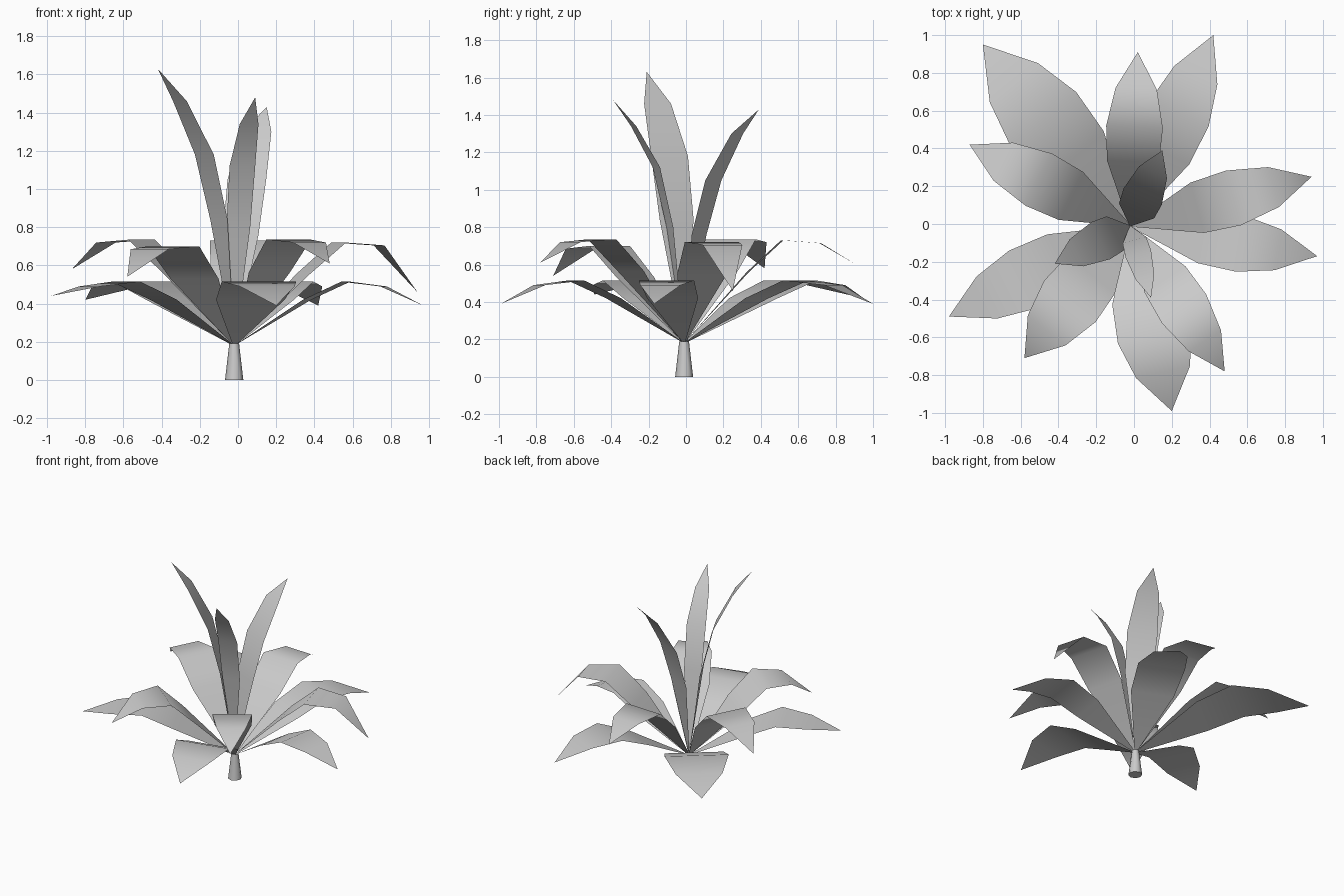
import bpy, bmesh, math
from mathutils import Vector

cube = bpy.data.objects.get("Cube")
if cube:
    bpy.data.objects.remove(cube, do_unlink=True)

grey = bpy.data.materials.new("plain_grey")
grey.use_nodes = True
grey.diffuse_color = (0.6, 0.6, 0.6, 1)
grey.node_tree.nodes["Principled BSDF"].inputs["Base Color"].default_value = (0.6, 0.6, 0.6, 1)

CENTRE = Vector((-0.02, -0.01, 0))
BASE_Z = 0.18
WIDTHS = (0.03, 0.92, 1.0, 0.73)      # share of the half width at each row


def leaf(name, tip, half, reach, heights):
    """Flat bent blade: four rows across, then a pointed tip."""
    out = Vector((tip[0], tip[1], 0)) - CENTRE
    side = Vector((out.y, -out.x, 0)).normalized()
    bm = bmesh.new()
    rows = []
    for r, z, w in zip((0,) + reach, (BASE_Z,) + heights, WIDTHS):
        mid = CENTRE + out * r + Vector((0, 0, z))
        rows.append([bm.verts.new(mid + side * half * w * s) for s in (-1, 1)])
    end = bm.verts.new((tip[0], tip[1], tip[2]))
    for a, b in zip(rows, rows[1:]):
        bm.faces.new((a[0], a[1], b[1], b[0]))
    bm.faces.new((rows[-1][0], rows[-1][1], end))
    bm.normal_update()
    if sum(f.normal.z for f in bm.faces) < 0:
        bmesh.ops.reverse_faces(bm, faces=bm.faces[:])
    for f in bm.faces:
        f.smooth = True
    mesh = bpy.data.meshes.new(name)
    bm.to_mesh(mesh)
    bm.free()
    mesh.materials.append(grey)
    bpy.context.collection.objects.link(bpy.data.objects.new(name, mesh))


# Low ring of spreading leaves
low = [((-0.80, 0.95, 0.42), 0.225), ((0.42, 1.0, 0.39), 0.17), ((0.97, -0.17, 0.39), 0.15),
       ((0.20, -0.99, 0.39), 0.20), ((-0.98, -0.49, 0.44), 0.17)]
for i, (tip, half) in enumerate(low):
    leaf(f"low_leaf_{i + 1}", tip, half, (0.385, 0.59, 0.79), (0.42, 0.515, 0.49))

# Middle ring of arching leaves
middle = [((0.94, 0.25, 0.46), 0.15, 0.72), ((0.02, 0.91, 0.60), 0.15, 0.73),
          ((-0.87, 0.42, 0.58), 0.155, 0.735), ((-0.58, -0.71, 0.54), 0.175, 0.70),
          ((0.48, -0.78, 0.61), 0.14, 0.735)]
for i, (tip, half, top) in enumerate(middle):
    leaf(f"middle_leaf_{i + 1}", tip, half, (0.37, 0.57, 0.79), (top - 0.17, top, top - 0.015))

# Tall upright leaves in the middle
tall = [((0.15, 0.39, 1.43), 0.11, (0.76, 1.05, 1.30)),
        ((-0.42, -0.21, 1.63), 0.11, (0.84, 1.18, 1.46)),
        ((0.09, -0.39, 1.48), 0.07, (0.80, 1.12, 1.34))]
for i, (tip, half, heights) in enumerate(tall):
    leaf(f"tall_leaf_{i + 1}", tip, half, (0.2, 0.39, 0.71), heights)

# Tapered stem
bpy.ops.mesh.primitive_cone_add(vertices=8, radius1=0.048, radius2=0.026, depth=0.19,
                                location=CENTRE + Vector((0, 0, 0.095)))
stem = bpy.context.object
stem.name = "stem"
stem.data.materials.append(grey)
bpy.ops.object.shade_smooth_by_angle(angle=math.radians(50))
